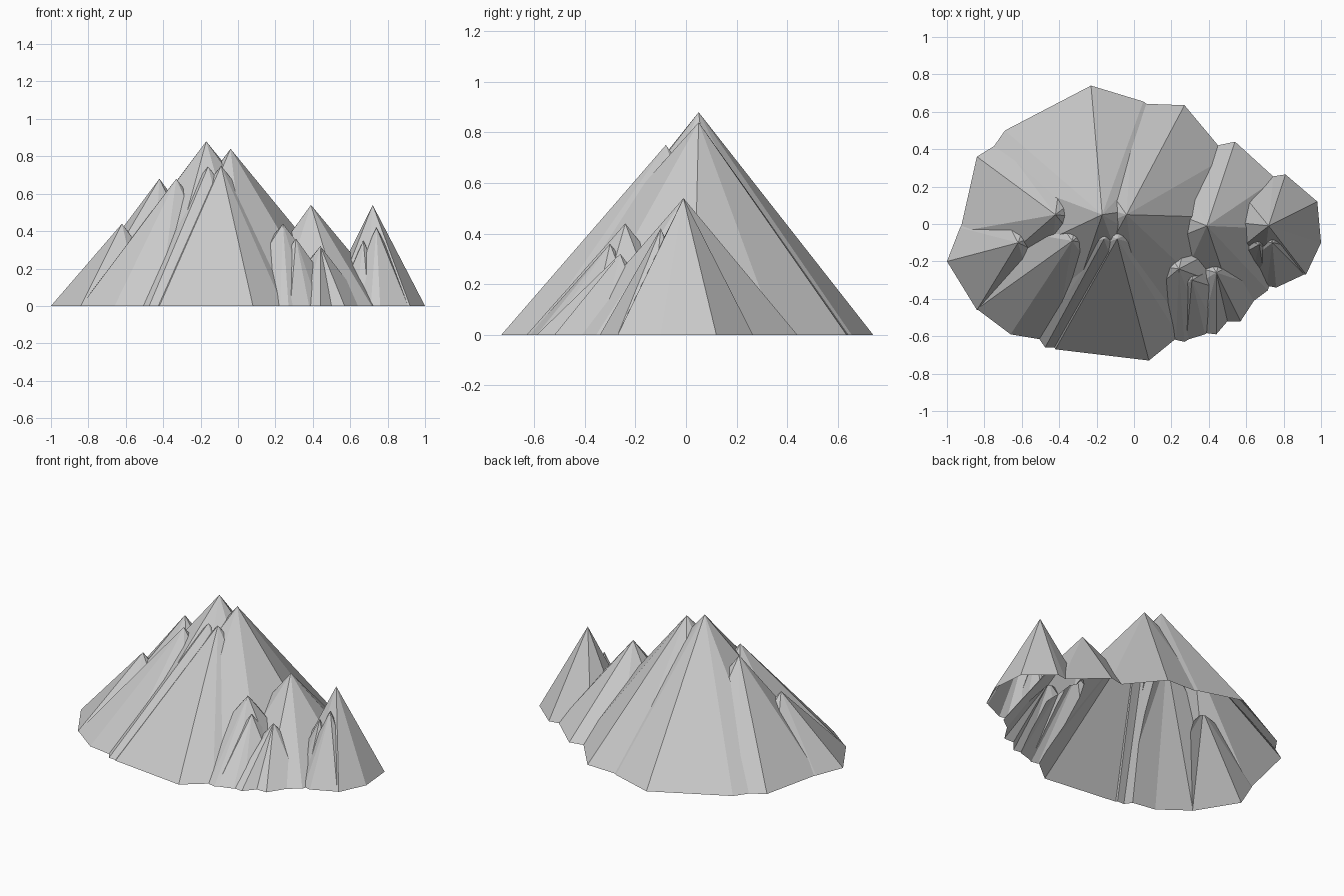
import bpy, bmesh
from math import atan2, cos, sin, tau

if "Cube" in bpy.data.objects:
    bpy.data.objects.remove(bpy.data.objects["Cube"])

made = []


def peak(name, x, y, h, r, rim):
    """Faceted cone: known rim corners, with wide gaps filled by a ring of radius r."""
    known = sorted((atan2(py - y, px - x) % tau, px, py) for px, py in rim)
    pts = []
    for i, (a, px, py) in enumerate(known):
        pts.append((px, py))
        gap = (known[(i + 1) % len(known)][0] - a) % tau or tau
        n = int(gap / 0.85)
        for k in range(1, n + 1):
            b = a + gap * k / (n + 1)
            pts.append((x + r * cos(b), y + r * sin(b)))
    # a short skirt below ground keeps the union clean; it is trimmed later
    depth = -0.1 - 0.013 * len(made)
    bm = bmesh.new()
    top = bm.verts.new((x, y, h))
    ring = [bm.verts.new((px, py, 0)) for px, py in pts]
    low = [bm.verts.new((px, py, depth)) for px, py in pts]
    for i in range(len(pts)):
        j = (i + 1) % len(pts)
        bm.faces.new((top, ring[i], ring[j]))
        bm.faces.new((ring[i], low[i], low[j], ring[j]))
    bm.faces.new(low[::-1])
    bmesh.ops.recalc_face_normals(bm, faces=bm.faces)
    me = bpy.data.meshes.new(name)
    bm.to_mesh(me)
    bm.free()
    ob = bpy.data.objects.new(name, me)
    bpy.context.collection.objects.link(ob)
    made.append(ob)


# main summits
peak("main_summit", -.17, .05, .88, .72,
     [(.25, .5), (.05, .655), (-.23, .74), (-.69, .5), (-.83, .3), (-.41, -.655)])
peak("second_summit", -.04, .05, .84, .66,
     [(.65, .03), (.5, .36), (.27, .635), (0, .645), (-.4, -.62), (.06, -.7), (.46, -.42)])
# left shoulder
peak("left_shoulder", -.42, .05, .68, .5,
     [(-.71, .44), (-.84, .36), (-.93, -.04), (-.82, -.3)])
peak("left_front_shoulder", -.33, -.09, .68, .52,
     [(-.84, -.455), (-.66, -.59), (-.42, -.63)])
peak("left_outcrop", -.62, -.1, .44, .35,
     [(-.93, -.02), (-1, -.2), (-.84, -.46)])
peak("left_low_outcrop", -.595, -.26, .32, .25,
     [(-.78, -.47), (-.77, -.5), (-.71, -.51)])
# front shoulders
peak("front_shoulder_left", -.16, -.08, .745, .6,
     [(-.51, -.61), (-.475, -.66), (-.43, -.66)])
peak("front_shoulder_right", -.09, -.08, .75, .6,
     [(-.42, -.67), (.08, -.73), (.24, -.6)])
# right shoulder
peak("right_shoulder", .39, -.01, .54, .42,
     [(.54, .44), (.76, .24), (.84, -.03), (.715, -.355), (.55, -.48)])
peak("right_front_outcrop", .24, -.24, .44, .36,
     [(.225, -.62), (.27, -.63), (.37, -.57)])
peak("right_mid_outcrop", .31, -.3, .36, .27,
     [(.28, -.62), (.38, -.59), (.43, -.55)])
peak("right_low_outcrop", .44, -.26, .32, .26,
     [(.36, -.58), (.44, -.59), (.5, -.52), (.57, -.52)])
# steep crag on the right
peak("right_crag", .72, -.01, .54, .27,
     [(1, -.1), (.98, .12), (.81, .265), (.745, .255), (.92, -.27)])
peak("crag_front_spur", .74, -.1, .42, .2,
     [(.76, -.34), (.91, -.27), (.96, -.14), (.71, -.33)])
peak("crag_side_spur", .67, -.11, .35, .17, [(.7, -.3), (.63, -.27)])

# merge all peaks into one shell
base = made[0]
for ob in made[1:]:
    mod = base.modifiers.new("union", 'BOOLEAN')
    mod.operation, mod.solver, mod.object = 'UNION', 'EXACT', ob
merged = bpy.data.meshes.new_from_object(
    base.evaluated_get(bpy.context.evaluated_depsgraph_get()))

# trim at the ground, leaving the underside open
bm = bmesh.new()
bm.from_mesh(merged)
bmesh.ops.bisect_plane(bm, geom=bm.verts[:] + bm.edges[:] + bm.faces[:], dist=1e-5,
                       plane_co=(0, 0, 0), plane_no=(0, 0, 1), clear_inner=True)
bm.to_mesh(merged)
bm.free()
for ob in made:
    bpy.data.objects.remove(ob)
bpy.context.collection.objects.link(bpy.data.objects.new("mountain_range", merged))
